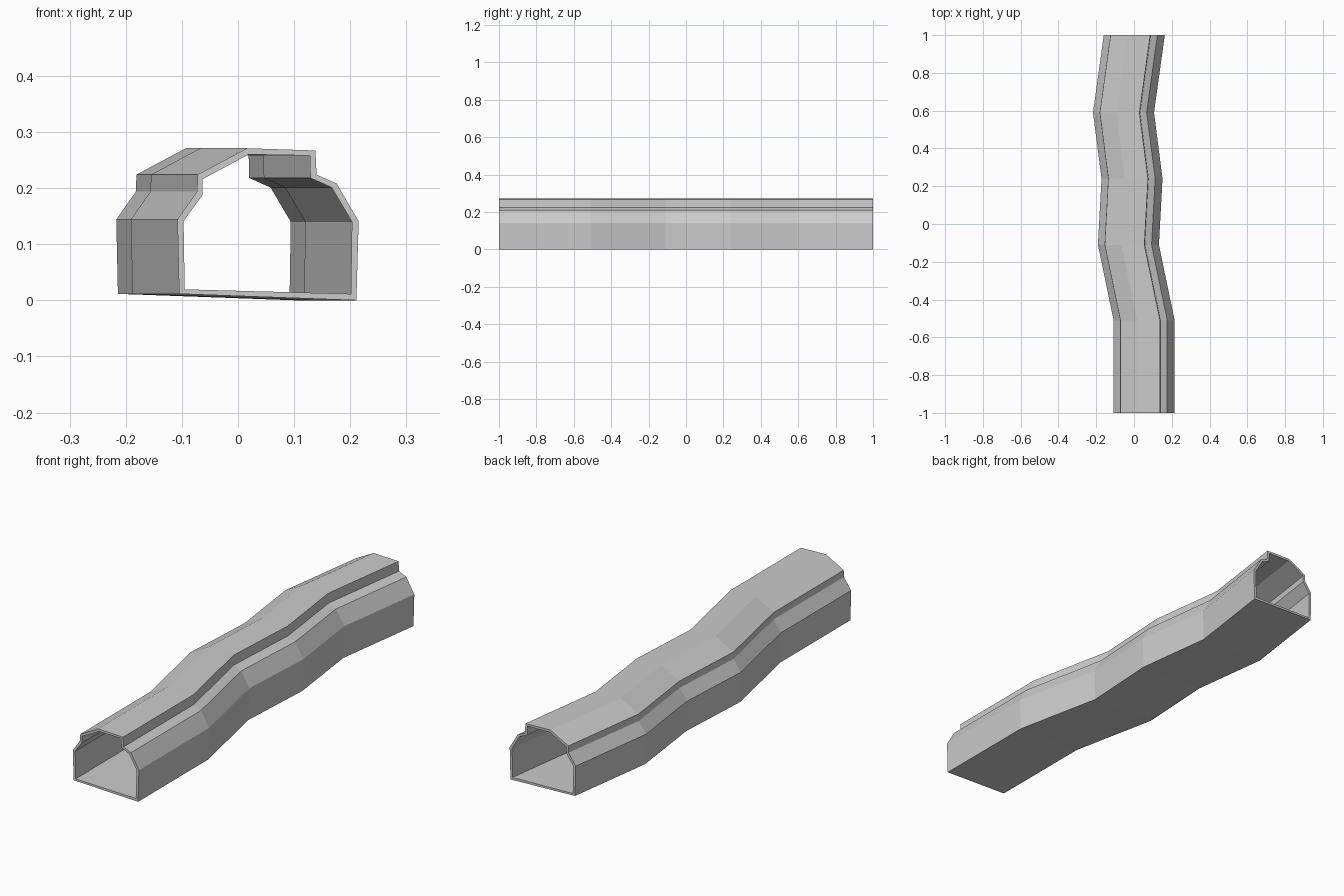
import bpy, bmesh

if "Cube" in bpy.data.objects:
    bpy.data.objects.remove(bpy.data.objects["Cube"])

# Wall cross-section (x, z) at the front end: outer and matching inner corners
outer = [(-.105, .0115), (-.108, .144), (-.073, .194), (-.072, .224), (.016, .271),
         (.138, .267), (.14, .224), (.176, .208), (.215, .141), (.211, 0)]
inner = [(-.095, .0195), (-.097, .141), (-.063, .188), (-.063, .216), (.019, .26),
         (.128, .258), (.129, .218), (.167, .201), (.203, .14), (.201, .0115)]

# Winding path: (y, sideways shift)
path = [(-1, 0), (-.51, 0), (-.11, -.083), (.24, -.064), (.59, -.109), (1, -.052)]

bm = bmesh.new()


def ring(section, y, dx):
    return [bm.verts.new((x + dx, y, z)) for x, z in section]


def bridge(a, b):
    n = len(a)
    for i in range(n):
        j = (i + 1) % n
        bm.faces.new((a[i], a[j], b[j], b[i]))


# Outer shell, inner shell and the two open end rims
outs = [ring(outer, *p) for p in path]
ins = [ring(inner, *p) for p in path]
for k in range(len(path) - 1):
    bridge(outs[k], outs[k + 1])
    bridge(ins[k + 1], ins[k])
bridge(ins[0], outs[0])
bridge(outs[-1], ins[-1])
bmesh.ops.recalc_face_normals(bm, faces=bm.faces)

mesh = bpy.data.meshes.new("winding_tunnel")
bm.to_mesh(mesh)
bm.free()
bpy.context.collection.objects.link(bpy.data.objects.new("winding_tunnel", mesh))
